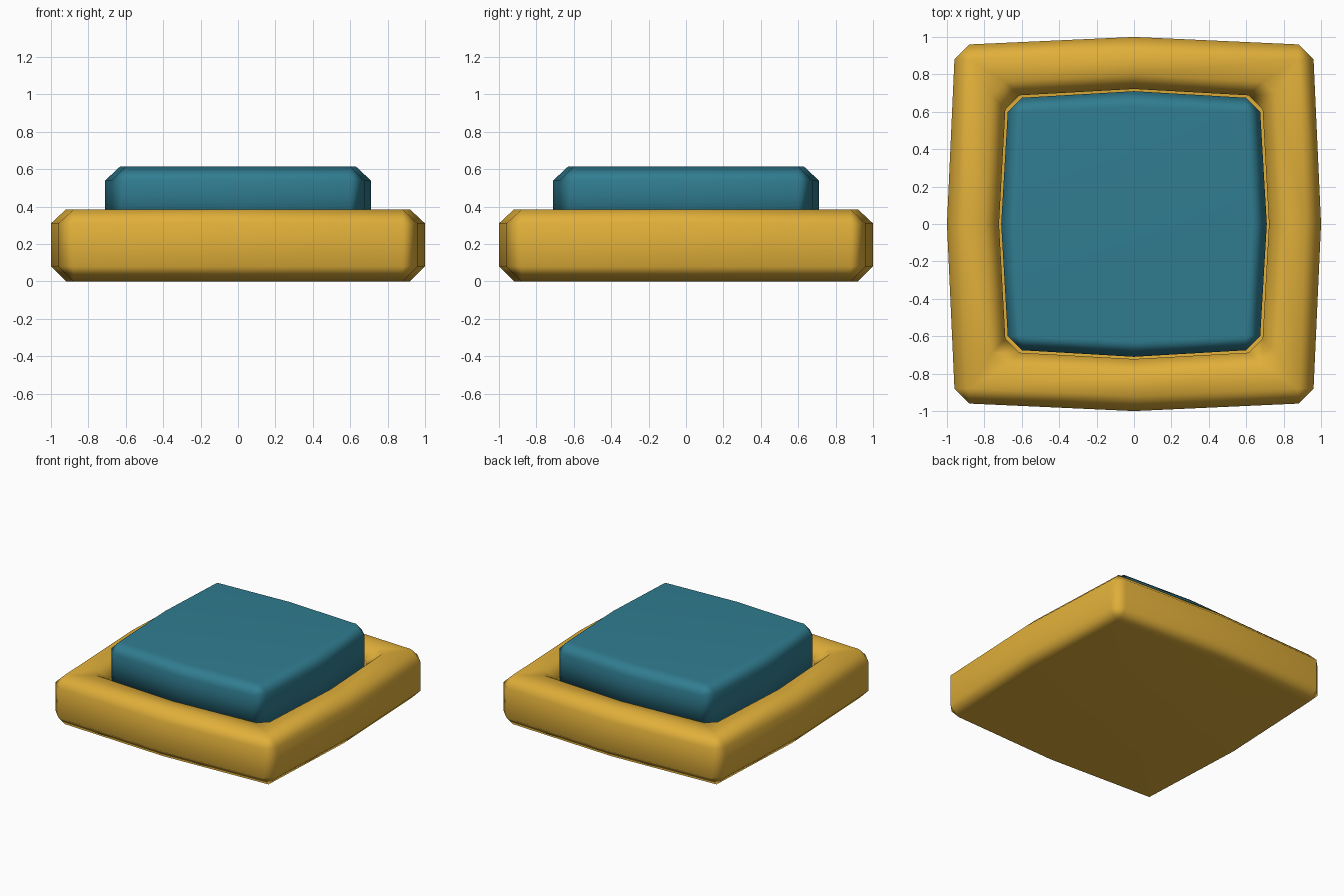
import bpy, bmesh

if "Cube" in bpy.data.objects:
    bpy.data.objects.remove(bpy.data.objects["Cube"])


def material(name, rgb):
    m = bpy.data.materials.new(name)
    m.diffuse_color = (*rgb, 1)
    m.use_nodes = True
    m.node_tree.nodes["Principled BSDF"].inputs["Base Color"].default_value = m.diffuse_color
    return m


def ring(mid, wide, narrow):
    """Bulged square outline: side midpoints plus two points per corner."""
    pts = []
    x, y = 1, 0
    for _ in range(4):
        for a, b in ((mid, 0), (wide, narrow), (narrow, wide)):
            pts.append((a * x - b * y, a * y + b * x))
        x, y = -y, x
    return pts


def loft(name, rings, mat):
    """Skin a stack of (z, mid, wide, narrow) rings and cap both ends."""
    bm = bmesh.new()
    loops = [[bm.verts.new((px, py, z)) for px, py in ring(m, w, n)]
             for z, m, w, n in rings]
    for a, b in zip(loops, loops[1:]):
        for i in range(12):
            j = (i + 1) % 12
            bm.faces.new((a[i], a[j], b[j], b[i]))
    bm.faces.new(loops[0][::-1])
    bm.faces.new(loops[-1])
    bmesh.ops.remove_doubles(bm, verts=bm.verts, dist=0.0005)
    bmesh.ops.recalc_face_normals(bm, faces=bm.faces)
    for f in bm.faces:
        f.smooth = True
    me = bpy.data.meshes.new(name)
    bm.to_mesh(me)
    bm.free()
    me.materials.append(mat)
    ob = bpy.data.objects.new(name, me)
    bpy.context.collection.objects.link(ob)
    # keep the large faces flat while the bevels shade softly
    wn = ob.modifiers.new("weighted_normals", 'WEIGHTED_NORMAL')
    wn.weight = 50
    return ob


yellow = material("golden yellow", (0.75, 0.43, 0.042))
teal = material("teal", (0.03, 0.205, 0.283))

# Frame: bevelled outer wall, rounded rim, and a recess for the button
loft("button_frame", [
    (0.0, 0.92, 0.88, 0.88),
    (0.08, 1.0, 0.96, 0.88),
    (0.31, 1.0, 0.96, 0.88),
    (0.385, 0.92, 0.88, 0.88),
    (0.385, 0.80, 0.76, 0.69),
    (0.31, 0.722, 0.688, 0.612),
    (0.12, 0.722, 0.688, 0.612),
], yellow)

# Button block seated in the recess
loft("button_block", [
    (0.125, 0.71, 0.675, 0.60),
    (0.54, 0.71, 0.675, 0.60),
    (0.615, 0.63, 0.60, 0.60),
], teal)
